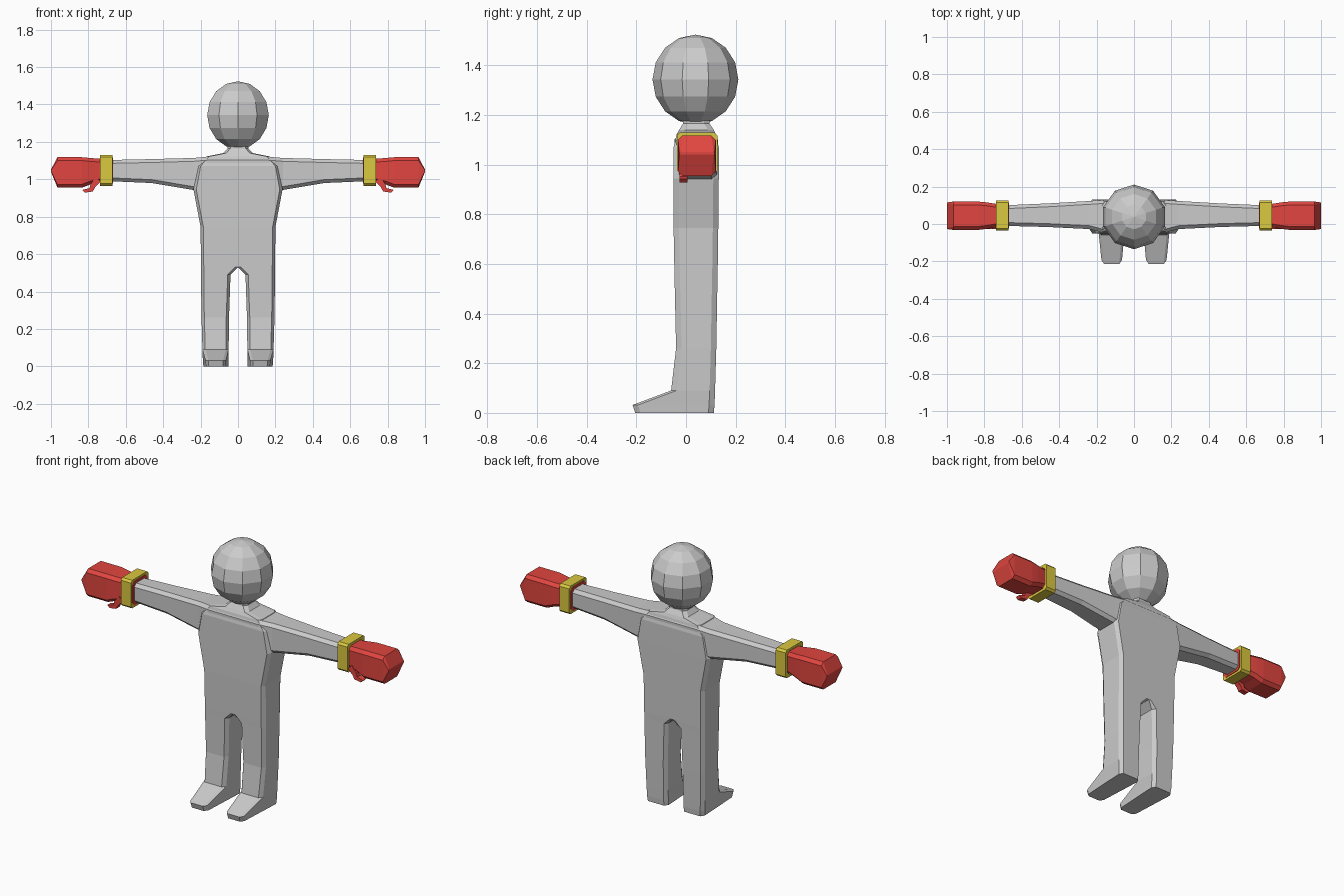
import bpy, bmesh
from mathutils import Vector

if "Cube" in bpy.data.objects:
    bpy.data.objects.remove(bpy.data.objects["Cube"])

def loft(name, rings, cap=True, color=None, mirror=False, open_centre=False):
    """Skin a list of rings that share the same point count."""
    bm = bmesh.new()
    vs = [[bm.verts.new(p) for p in r] for r in rings]
    n = len(vs[0])
    for a, b in zip(vs, vs[1:]):
        for i in range(n):
            j = (i + 1) % n
            quad = [a[i], a[j], b[j], b[i]]
            if open_centre and all(abs(v.co.x) < 1e-5 for v in quad):
                continue
            bm.faces.new(quad)
    if cap:
        bm.faces.new(vs[0][::-1])
        bm.faces.new(vs[-1])
    bmesh.ops.recalc_face_normals(bm, faces=bm.faces)
    me = bpy.data.meshes.new(name)
    bm.to_mesh(me)
    bm.free()
    ob = bpy.data.objects.new(name, me)
    bpy.context.collection.objects.link(ob)
    if color:
        mat = bpy.data.materials.get(color[0]) or bpy.data.materials.new(color[0])
        mat.diffuse_color = color[1]
        mat.use_nodes = True
        mat.node_tree.nodes["Principled BSDF"].inputs["Base Color"].default_value = mat.diffuse_color
        me.materials.append(mat)
    if mirror:
        m = ob.modifiers.new("mirror", 'MIRROR')
        m.merge_threshold = 0.0005
    return ob

def section(x, y0, y1, z0, z1, c=0.018):
    """Chamfered rectangle in the YZ plane at x."""
    return [Vector((x, y, z)) for y, z in (
        (y0 + c, z0), (y1 - c, z0), (y1, z0 + c), (y1, z1 - c),
        (y1 - c, z1), (y0 + c, z1), (y0, z1 - c), (y0, z0 + c))]

def half_ring(z, xi, xo, yf, yb, toe=0.0):
    """Chamfered half-body ring; flat against x = 0 where xi is 0."""
    cx, cy = 0.015, 0.022
    ci = cy if xi > 0 else 0
    return [Vector((x, y, z)) for x, y in (
        (xi + toe, yf + ci), (xi + cx + toe, yf), (xo - cx - toe, yf), (xo - toe, yf + cy),
        (xo, yb - cy), (xo - cx, yb), (xi + cx, yb), (xi, yb - ci))]

RED = ("glove_red", (0.75, 0.06, 0.05, 1))
YELLOW = ("band_yellow", (0.7, 0.58, 0.05, 1))

# Legs, feet, torso and neck as one mirrored half
body = loft("body", [half_ring(*r) for r in (
    (0.0, 0.05, 0.185, -0.205, 0.112, 0.014),
    (0.032, 0.05, 0.188, -0.215, 0.115, 0.014),
    (0.09, 0.05, 0.19, -0.06, 0.117),
    (0.26, 0.048, 0.195, -0.04, 0.122),
    (0.49, 0.04, 0.198, -0.045, 0.126),
    (0.53, 0.0, 0.198, -0.046, 0.127),
    (0.745, 0.0, 0.2, -0.05, 0.13),
    (0.945, 0.0, 0.238, -0.05, 0.132),
    (1.07, 0.0, 0.215, -0.05, 0.132),
    (1.122, 0.0, 0.17, -0.038, 0.12),
    (1.14, 0.0, 0.078, -0.028, 0.112),
    (1.165, 0.0, 0.056, -0.012, 0.095),
    (1.2, 0.0, 0.056, -0.012, 0.095))], mirror=True, open_centre=True)

# Arms: one loft across the shoulders, united with the body
arm = [(0.69, -0.01, 0.10, 0.99, 1.103), (0.46, -0.016, 0.11, 0.98, 1.108),
       (0.24, -0.027, 0.123, 0.943, 1.114), (0.165, -0.046, 0.128, 0.94, 1.12)]
rings = [section(-r[0], *r[1:]) for r in arm] + [section(*r) for r in arm[::-1]]
arms = loft("arms_helper", rings)
arms.hide_render = True
u = body.modifiers.new("union", 'BOOLEAN')
u.operation = 'UNION'
u.object = arms

# Head
bpy.ops.mesh.primitive_uv_sphere_add(segments=10, ring_count=8, radius=1, location=(0, 0.038, 1.343))
head = bpy.context.object
head.name = "head"
head.scale = (0.173, 0.173, 0.181)

# Gloves with wedge-shaped fists
loft("gloves", [section(*r) for r in (
    (0.668, -0.024, 0.114, 0.977, 1.118),
    (0.74, -0.018, 0.108, 0.985, 1.11),
    (0.79, -0.026, 0.116, 0.972, 1.114),
    (0.835, -0.032, 0.12, 0.955, 1.118),
    (0.965, -0.032, 0.12, 0.955, 1.118),
    (1.0, -0.027, 0.115, 1.04, 1.052, 0.004))], color=RED, mirror=True)

# Thumbs curling under the fists
loft("thumbs", [[Vector((x + dx, y, z + dz)) for dx, dz, y in (
    (-s, -s, -0.026), (s, s, -0.026), (s, s, 0.006), (-s, -s, 0.006))]
    for x, z, s in ((0.745, 1.0, 0.012), (0.775, 0.968, 0.011),
                    (0.785, 0.944, 0.009), (0.825, 0.936, 0.007))],
    color=RED, mirror=True)

# Wrist bands
inner, outer = (-0.02, 0.11, 0.98, 1.115), (-0.036, 0.126, 0.965, 1.13)
loft("wrist_bands", [section(0.672, *inner), section(0.672, *outer, 0.012),
                     section(0.737, *outer, 0.012), section(0.737, *inner)],
     cap=False, color=YELLOW, mirror=True)
